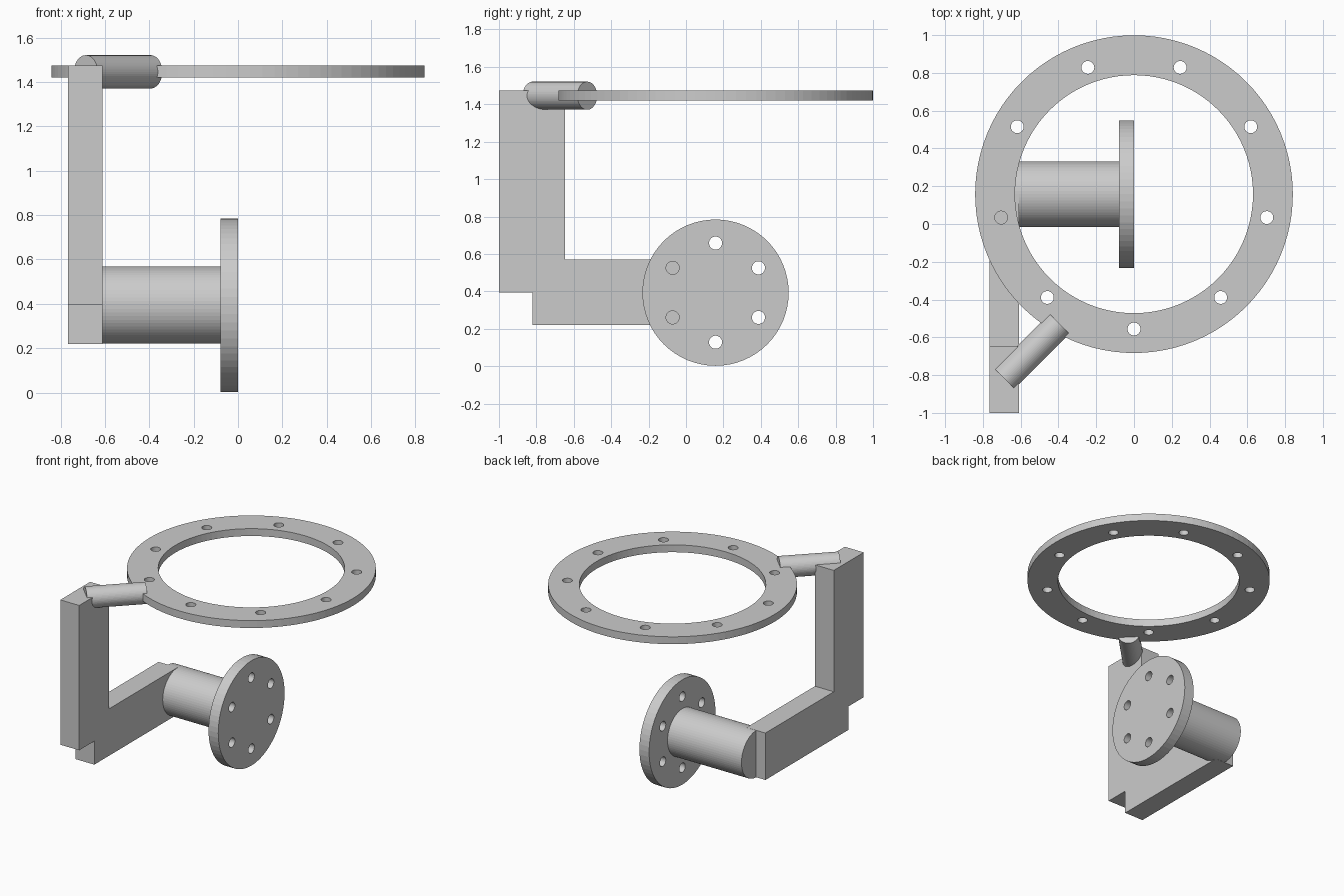
import bpy, bmesh
from math import pi, cos, sin, radians
from mathutils import Matrix, Vector

if "Cube" in bpy.data.objects:
    bpy.data.objects.remove(bpy.data.objects["Cube"])


def add_object(name, bm):
    bmesh.ops.recalc_face_normals(bm, faces=bm.faces)
    mesh = bpy.data.meshes.new(name)
    bm.to_mesh(mesh)
    bm.free()
    obj = bpy.data.objects.new(name, mesh)
    bpy.context.collection.objects.link(obj)
    return obj


def rod(bm, start, end, radius, segments):
    """Capped cylinder between two points."""
    start, end = Vector(start), Vector(end)
    axis = end - start
    matrix = Matrix.Translation((start + end) / 2) @ axis.to_track_quat('Z', 'Y').to_matrix().to_4x4()
    bmesh.ops.create_cone(bm, cap_ends=True, segments=segments, radius1=radius,
                          radius2=radius, depth=axis.length, matrix=matrix)


def cylinder(name, start, end, radius, segments=64):
    bm = bmesh.new()
    rod(bm, start, end, radius, segments)
    return add_object(name, bm)


def cut(obj, cutter):
    cutter.hide_render = True
    cutter.hide_set(True)
    mod = obj.modifiers.new("holes", 'BOOLEAN')
    mod.operation = 'DIFFERENCE'
    mod.solver = 'EXACT'
    mod.object = cutter


CY = 0.158    # shared y centre of ring and flange
CZ = 0.393    # flange axis height

# Upper ring with a large bore and nine bolt holes
ring = cylinder("ring", (0, CY, 1.42), (0, CY, 1.475), 0.841, 96)
bm = bmesh.new()
rod(bm, (0, CY, 1.3), (0, CY, 1.6), 0.63, 96)
for i in range(9):
    a = radians(-90 + 40 * i)
    x, y = 0.714 * cos(a), CY + 0.714 * sin(a)
    rod(bm, (x, y, 1.3), (x, y, 1.6), 0.034, 32)
cut(ring, add_object("ring_cutter", bm))

# Mounting flange with six bolt holes
flange = cylinder("flange", (-0.08, CY, CZ), (0, CY, CZ), 0.391)
bm = bmesh.new()
for i in range(6):
    a = pi / 2 + i * pi / 3
    y, z = CY + 0.265 * cos(a), CZ + 0.265 * sin(a)
    rod(bm, (-0.2, y, z), (0.1, y, z), 0.035, 32)
cut(flange, add_object("flange_cutter", bm))

# Flange stub, running halfway into the bracket
cylinder("flange_stub", (-0.69, CY, CZ + 0.002), (-0.07, CY, CZ + 0.002), 0.174)

# L-shaped bracket: side profile (y, z) extruded along x
profile = [(-1, 0.395), (-0.822, 0.395), (-0.822, 0.22), (CY, 0.22),
           (CY, 0.57), (-0.648, 0.57), (-0.648, 1.475), (-1, 1.475)]
bm = bmesh.new()
face = bm.faces.new([bm.verts.new((-0.766, y, z)) for y, z in profile])
side = bmesh.ops.extrude_face_region(bm, geom=[face])["geom"]
bmesh.ops.translate(bm, vec=(0.156, 0, 0),
                    verts=[v for v in side if isinstance(v, bmesh.types.BMVert)])
add_object("bracket", bm)

# Diagonal pin joining bracket and ring
cylinder("joining_pin", (-0.686, -0.82, 1.446), (-0.394, -0.528, 1.446), 0.075, 48)
